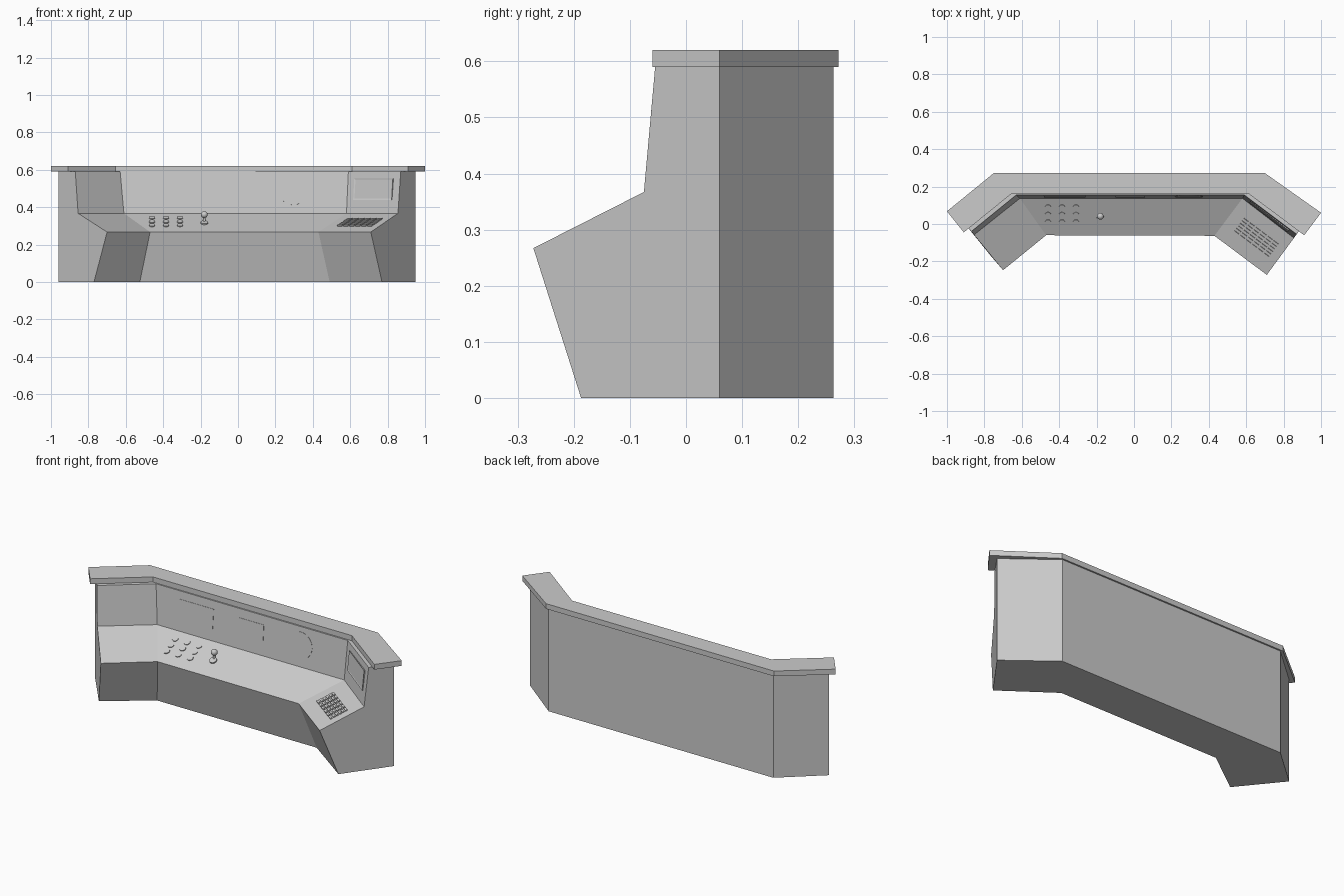
import bpy, bmesh, math
from mathutils import Matrix, Vector

if "Cube" in bpy.data.objects:
    bpy.data.objects.remove(bpy.data.objects["Cube"])

grey = bpy.data.materials.new("plain grey")
grey.diffuse_color = (0.6, 0.6, 0.6, 1)
grey.use_nodes = True
grey.node_tree.nodes["Principled BSDF"].inputs["Base Color"].default_value = grey.diffuse_color


def finish(name, bm):
    bmesh.ops.recalc_face_normals(bm, faces=bm.faces)
    me = bpy.data.meshes.new(name)
    bm.to_mesh(me)
    bm.free()
    me.materials.append(grey)
    ob = bpy.data.objects.new(name, me)
    bpy.context.collection.objects.link(ob)
    return ob


def frame(origin, right, up):
    """Matrix with x along right, y up the panel, z out of it."""
    o, u = Vector(origin), (Vector(right) - Vector(origin)).normalized()
    n = u.cross(Vector(up) - o).normalized()
    v = n.cross(u)
    return Matrix((u, v, n)).transposed().to_4x4(), o


def place(fr, u, v, w=0.0):
    rot, o = fr
    return Matrix.Translation(o) @ rot @ Matrix.Translation((u, v, w))


def add_box(bm, m, sx, sy, sz):
    bmesh.ops.create_cube(bm, size=1, matrix=m @ Matrix.Diagonal((sx, sy, sz, 1)))


def add_disc(bm, m, r, depth, seg=16, r2=None):
    bmesh.ops.create_cone(bm, cap_ends=True, segments=seg, radius1=r,
                          radius2=r if r2 is None else r2, depth=depth, matrix=m)


# Console body: one profile at four stations from left end to right end
heights = [0.59, 0.59, 0.367, 0.267, 0]
stations = [  # back, panel top, panel foot, desk nose, base
    [(-.96, .07), (-.87, -.04), (-.855, -.058), (-.70, -.247), (-.77, -.165)],
    [(-.74, .263), (-.63, .155), (-.61, .137), (-.47, -.06), (-.525, .015)],
    [(.69, .263), (.59, .155), (.58, .137), (.43, -.063), (.49, .015)],
    [(.95, .06), (.87, -.055), (.855, -.075), (.71, -.272), (.77, -.187)],
]
pts = [[(*p, z) for p, z in zip(s, heights)] + [(*s[0], 0)] for s in stations]
bm = bmesh.new()
rings = [[bm.verts.new(p) for p in ring] for ring in pts]
for a, b in zip(rings, rings[1:]):
    for i in range(6):
        j = (i + 1) % 6
        bm.faces.new((a[i], a[j], b[j], b[i]))
bm.faces.new(rings[0])
bm.faces.new(rings[-1])
finish("console_body", bm)

# Top ledge
outline = [(-1, .068), (-.75, .272), (.70, .272), (1, .06),
           (.91, -.06), (.61, .164), (-.655, .162), (-.91, -.045)]
bm = bmesh.new()
base = bm.faces.new([bm.verts.new((x, y, .59)) for x, y in outline])
ext = bmesh.ops.extrude_face_region(bm, geom=[base])["geom"]
bmesh.ops.translate(bm, vec=(0, 0, .03),
                    verts=[g for g in ext if isinstance(g, bmesh.types.BMVert)])
if not any(f.normal.z < -.5 for f in bm.faces if f.calc_center_median().z < .595):
    bm.faces.new([v for v in base.verts]) if not base.is_valid else None
finish("top_ledge", bm)

desk = frame((0, -.0615, .267), (1, -.0615, .267), (0, .137, .367))
wall = frame((0, .137, .367), (1, .137, .367), (0, .155, .59))
wing_desk = frame(pts[2][3], pts[3][3], pts[2][2])
wing_wall = frame(pts[2][2], pts[3][2], pts[2][1])

# Round desk buttons
bm = bmesh.new()
for u in (-.46, -.385, -.31):
    for v in (.079, .123, .168):
        add_disc(bm, place(desk, u, v), .017, .008)
finish("desk_buttons", bm)

# Joystick
bm = bmesh.new()
add_disc(bm, place(desk, -.18, .105, .003), .02, .008)
add_disc(bm, Matrix.Translation((-.18, .041, .334)), .006, .045, 12)
finish("joystick_shaft", bm)
bm = bmesh.new()
bmesh.ops.create_uvsphere(bm, u_segments=16, v_segments=10, radius=.018,
                          matrix=Matrix.Translation((-.18, .041, .36)))
for f in bm.faces:
    f.smooth = True
finish("joystick_knob", bm)

# Keypad on the right wing
bm = bmesh.new()
for i in range(6):
    for j in range(6):
        add_box(bm, place(wing_desk, .085 + i * .04, .088 + j * .018, .002),
                .03, .012, .01)
finish("keypad_keys", bm)

# Flat wall displays and round dial
bm = bmesh.new()
add_box(bm, place(wall, -.37, .123), .22, .11, .004)
add_box(bm, place(wall, -.02, .123), .16, .10, .004)
finish("wall_displays", bm)
bm = bmesh.new()
add_disc(bm, place(wall, .295, .12), .075, .004, 32)
finish("round_dial", bm)

# Framed screen on the right wing
bm = bmesh.new()
add_box(bm, place(wing_wall, .172, .13), .26, .115, .006)
bm.faces.ensure_lookup_table()
n = wing_wall[0].to_3x3() @ Vector((0, 0, 1))
front = max(bm.faces, key=lambda f: f.calc_center_median().dot(n))
bmesh.ops.inset_individual(bm, faces=[front], thickness=.01, depth=-.002)
finish("wing_screen", bm)
